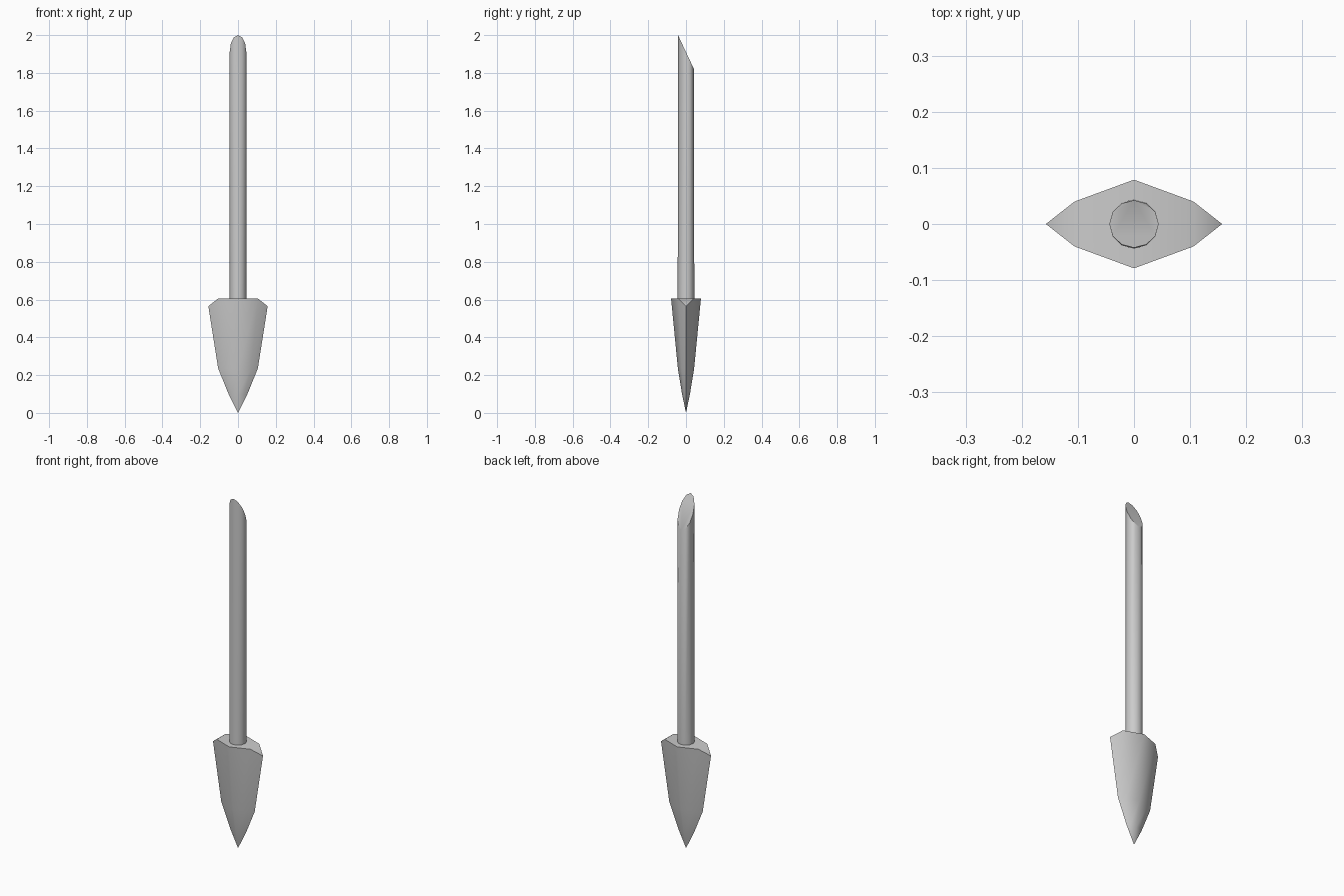
import bpy, bmesh, math

if "Cube" in bpy.data.objects:
    bpy.data.objects.remove(bpy.data.objects["Cube"])


def finish(bm, name, angle):
    bmesh.ops.recalc_face_normals(bm, faces=bm.faces)
    mesh = bpy.data.meshes.new(name)
    bm.to_mesh(mesh)
    bm.free()
    ob = bpy.data.objects.new(name, mesh)
    bpy.context.collection.objects.link(ob)
    bpy.ops.object.select_all(action='DESELECT')
    ob.select_set(True)
    bpy.context.view_layer.objects.active = ob
    bpy.ops.object.shade_smooth_by_angle(angle=math.radians(angle))
    return ob


def bridge(bm, low, high):
    n = len(low)
    for i in range(n):
        j = (i + 1) % n
        bm.faces.new((low[i], low[j], high[j], high[i]))


# spear head: eight-sided lens sections, pointed at the ground
bm = bmesh.new()
tip = bm.verts.new((0, 0, 0))
# (height, edge height, half width, shoulder x, half depth, shoulder y)
sections = [
    (0.10, 0.10, 0.050, 0.033, 0.021, 0.012),
    (0.235, 0.235, 0.105, 0.070, 0.043, 0.024),
    (0.605, 0.565, 0.157, 0.106, 0.079, 0.040),
]
rings = []
for z, ez, w, sx, d, sy in sections:
    pts = [(w, 0, ez), (sx, sy, z), (0, d, z), (-sx, sy, z),
           (-w, 0, ez), (-sx, -sy, z), (0, -d, z), (sx, -sy, z)]
    rings.append([bm.verts.new(p) for p in pts])
for i in range(8):
    bm.faces.new((tip, rings[0][(i + 1) % 8], rings[0][i]))
for a, b in zip(rings, rings[1:]):
    bridge(bm, a, b)
# flat top with sloped triangular corners
t = rings[-1]
bm.faces.new((t[1], t[2], t[3], t[5], t[6], t[7]))
bm.faces.new((t[0], t[1], t[7]))
bm.faces.new((t[4], t[5], t[3]))
finish(bm, "spear_head", 50)

# shaft: twelve-sided pole with a slanted cut, high at the front
bm = bmesh.new()
R = 0.044
low, high = [], []
for i in range(12):
    a = math.tau * i / 12
    x, y = R * math.cos(a), R * math.sin(a)
    low.append(bm.verts.new((x, y, 0.56)))
    high.append(bm.verts.new((x, y * 0.96, 1.91 - 0.09 * y / R)))
bridge(bm, low, high)
bm.faces.new(high)
bm.faces.new(low)
finish(bm, "shaft", 40)
